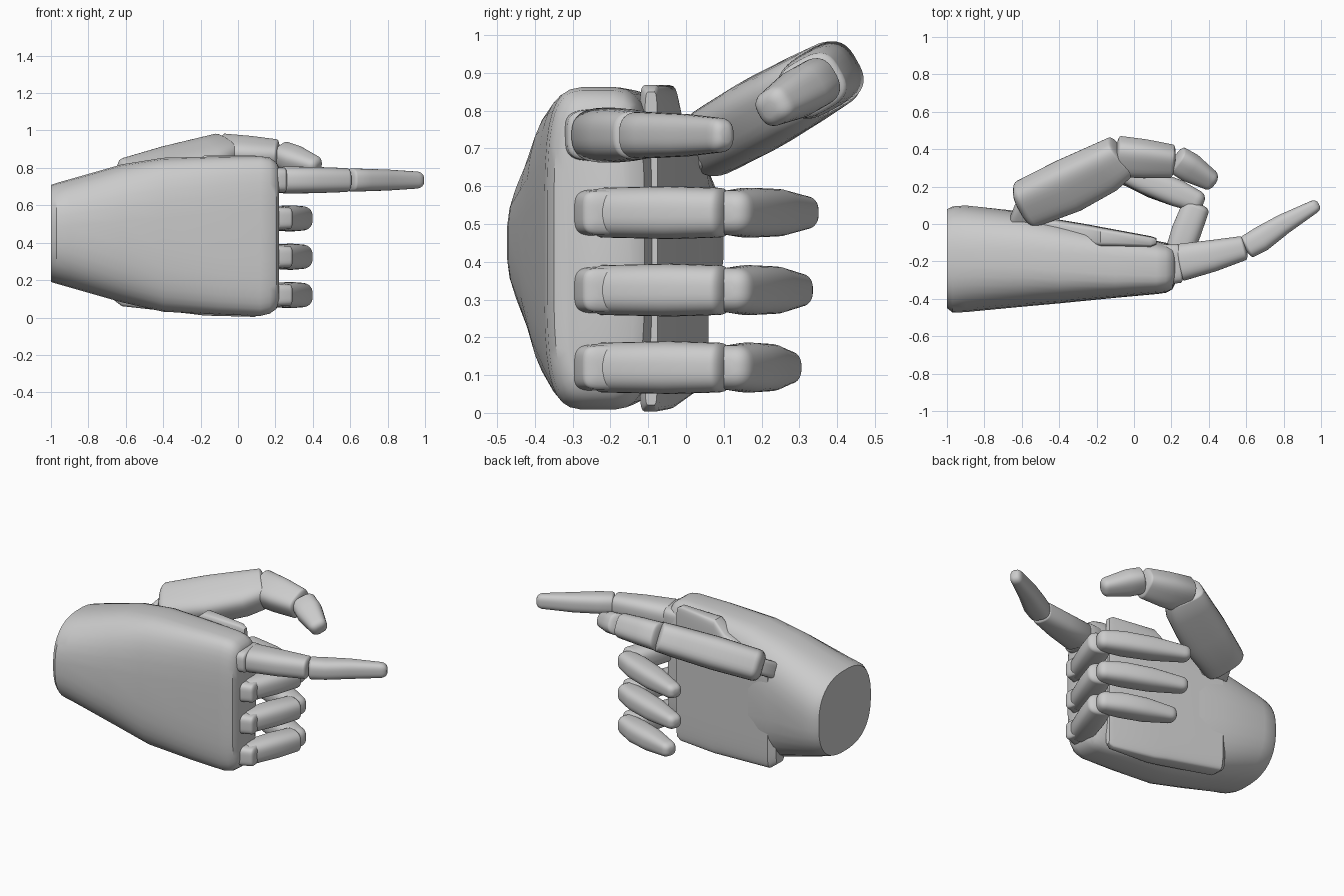
import bpy, bmesh, math
from mathutils import Vector

if "Cube" in bpy.data.objects:
    bpy.data.objects.remove(bpy.data.objects["Cube"])

grey = bpy.data.materials.new("matte grey")
grey.use_nodes = True
COLOR = (0.6, 0.6, 0.6, 1)
grey.diffuse_color = COLOR
grey.node_tree.nodes["Principled BSDF"].inputs["Base Color"].default_value = COLOR
SIDES = 36


def loft(name, rings):
    """Skin rings given as (centre, half axis a, half axis b, squareness)."""
    bm = bmesh.new()
    loops = []
    for c, a, b, n in rings:
        loop = []
        for i in range(SIDES):
            t = 2 * math.pi * (i + 0.5) / SIDES
            ca, sa = math.cos(t), math.sin(t)
            u = math.copysign(abs(ca) ** (2 / n), ca)
            v = math.copysign(abs(sa) ** (2 / n), sa)
            loop.append(bm.verts.new(c + a * u + b * v))
        loops.append(loop)
    for lo, hi in zip(loops, loops[1:]):
        for i in range(SIDES):
            j = (i + 1) % SIDES
            bm.faces.new((lo[i], lo[j], hi[j], hi[i]))
    bm.faces.new(loops[0][::-1])
    bm.faces.new(loops[-1])
    bmesh.ops.recalc_face_normals(bm, faces=bm.faces)
    mesh = bpy.data.meshes.new(name)
    bm.to_mesh(mesh)
    bm.free()
    mesh.materials.append(grey)
    obj = bpy.data.objects.new(name, mesh)
    bpy.context.collection.objects.link(obj)
    bpy.ops.object.select_all(action="DESELECT")
    obj.select_set(True)
    bpy.context.view_layer.objects.active = obj
    bpy.ops.object.shade_smooth_by_angle(angle=math.radians(35))
    return obj


def slab(name, stations):
    """Loft along x from (x, y min, y max, z min, z max, squareness)."""
    rings = []
    for x, y0, y1, z0, z1, n in stations:
        rings.append((Vector((x, (y0 + y1) / 2, (z0 + z1) / 2)),
                      Vector((0, (y1 - y0) / 2, 0)), Vector((0, 0, (z1 - z0) / 2)), n))
    loft(name, rings)


def segment(name, origin, up, path, start=0.02, end=0.02, n=2.7):
    """Finger segment; path is (x, distance along up, half width, half depth)."""
    origin, ex, up = Vector(origin), Vector((1, 0, 0)), Vector(up).normalized()
    normal = ex.cross(up)
    pts = [origin + ex * p[0] + up * p[1] for p in path]
    rings = []
    for i, p in enumerate(path):
        d = (pts[min(i + 1, len(pts) - 1)] - pts[max(i - 1, 0)]).normalized()
        side = normal.cross(d)
        ring = lambda s, off: (pts[i] + d * off, side * p[2] * s, normal * p[3] * s, n)
        arc = [k * math.pi / 12 for k in range(1, 6)]
        if i == 0:
            rings += [ring(math.cos(t) ** 0.7, -start * math.sin(t)) for t in reversed(arc)]
        rings.append(ring(1, 0))
        if i == len(pts) - 1:
            rings += [ring(math.cos(t) ** 0.7, end * math.sin(t)) for t in arc]
    loft(name, rings)


# Palm and wrist in one tapered shell
slab("palm", [
    (-1.0, -0.45, 0.08, 0.19, 0.71, 2.5),
    (-0.97, -0.475, 0.095, 0.18, 0.72, 2.5),
    (-0.9, -0.472, 0.1, 0.16, 0.74, 2.5),
    (-0.62, -0.445, 0.07, 0.08, 0.82, 2.8),
    (-0.4, -0.425, 0.02, 0.03, 0.855, 3.2),
    (-0.1, -0.395, -0.05, 0.015, 0.862, 3.8),
    (0.12, -0.375, -0.09, 0.008, 0.863, 4.2),
    (0.17, -0.368, -0.1, 0.02, 0.855, 4.2),
    (0.205, -0.35, -0.11, 0.045, 0.83, 4.2),
    (0.22, -0.32, -0.14, 0.08, 0.8, 4.2)])

# Raised pad on the inside of the palm
slab("palm_pad", [
    (-0.66, -0.06, 0.03, 0.09, 0.66, 6),
    (-0.62, -0.07, 0.06, 0.06, 0.72, 6),
    (-0.26, -0.12, 0.0, 0.02, 0.8, 7),
    (-0.18, -0.125, -0.015, 0.01, 0.868, 7),
    (0.09, -0.125, -0.065, 0.003, 0.868, 7),
    (0.12, -0.11, -0.075, 0.02, 0.85, 7)])

# Pointing finger
Y = (0, 1, 0)
INDEX = (0, 0, 0.735)
segment("index_knuckle", INDEX, Y, [
    (0.14, -0.22, 0.11, 0.07), (0.24, -0.21, 0.105, 0.068)], n=4)
segment("index_base", INDEX, Y, [
    (0.25, -0.205, 0.1, 0.073), (0.42, -0.17, 0.085, 0.07), (0.58, -0.13, 0.066, 0.064)])
segment("index_tip", INDEX, Y, [
    (0.61, -0.12, 0.064, 0.062), (0.68, -0.08, 0.068, 0.06),
    (0.8, 0.0, 0.055, 0.056), (0.95, 0.085, 0.037, 0.046)], end=0.045)

# Three curled fingers: height, reach of the tip in x and y
for label, z, tx, ty in (("middle", 0.53, -0.11, 0.3), ("ring", 0.325, -0.1, 0.285),
                         ("little", 0.12, -0.04, 0.255)):
    at = (0, 0, z)
    segment(label + "_knuckle", at, Y, [
        (0.14, -0.235, 0.085, 0.065), (0.27, -0.215, 0.06, 0.058)], n=4)
    segment(label + "_base", at, Y, [
        (0.215, -0.22, 0.07, 0.066), (0.28, -0.04, 0.08, 0.07),
        (0.328, 0.085, 0.075, 0.066)], end=0.03)
    segment(label + "_tip", at, Y, [
        (0.325, 0.125, 0.06, 0.06), (0.23, 0.165, 0.073, 0.066),
        ((0.23 + tx) / 2, (0.165 + ty) / 2, 0.07, 0.063),
        (tx, ty, 0.05, 0.046)], start=0.05, end=0.05)

# Thumb, bent within a tilted plane
T = (0, 0.1, 0.735)
TILT = (0, 0.87, 0.49)
segment("thumb_joint", T, TILT, [
    (-0.58, -0.12, 0.09, 0.05), (-0.53, 0.02, 0.09, 0.05)], n=6)
segment("thumb_base", T, TILT, [
    (-0.57, 0.01, 0.13, 0.095), (-0.35, 0.12, 0.145, 0.1),
    (-0.16, 0.23, 0.135, 0.095), (-0.07, 0.3, 0.115, 0.09)], start=0.05, n=3.2)
segment("thumb_middle", T, TILT, [
    (-0.08, 0.3, 0.105, 0.086), (0.06, 0.285, 0.1, 0.082),
    (0.2, 0.27, 0.085, 0.075)], n=3)
segment("thumb_tip", T, TILT, [
    (0.235, 0.275, 0.075, 0.065), (0.3, 0.23, 0.078, 0.065),
    (0.4, 0.16, 0.055, 0.05)], start=0.02, end=0.04)
